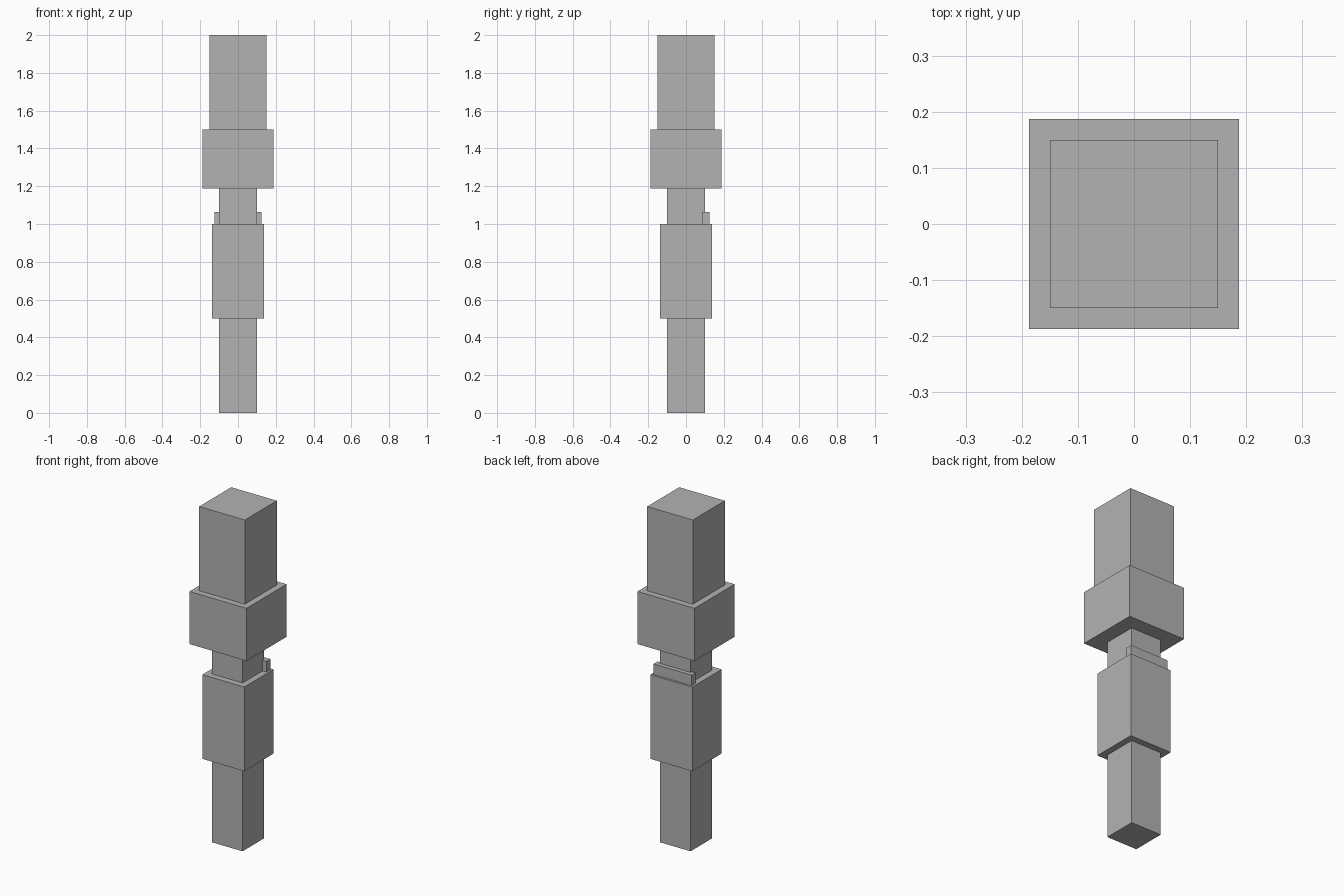
import bpy

if "Cube" in bpy.data.objects:
    bpy.data.objects.remove(bpy.data.objects["Cube"])

# Single flat grey for every part
grey = bpy.data.materials.new("plain_grey")
grey.diffuse_color = (0.45, 0.45, 0.45, 1)
grey.use_nodes = True
grey.node_tree.nodes["Principled BSDF"].inputs["Base Color"].default_value = grey.diffuse_color


def box(name, size_x, size_y, z0, z1, y=0.0):
    """Flat-faced box spanning z0 to z1, centred on x = 0."""
    bpy.ops.mesh.primitive_cube_add(size=1, location=(0, y, (z0 + z1) / 2))
    ob = bpy.context.object
    ob.name = name
    ob.scale = (size_x, size_y, z1 - z0)
    bpy.ops.object.transform_apply(location=False, rotation=False, scale=True)
    ob.data.materials.append(grey)
    return ob


# Square sections stacked from bottom to top: name, width, bottom, top
for name, width, z0, z1 in [
    ("lower_shaft", 0.2, 0.0, 0.5),
    ("grip", 0.275, 0.5, 1.0),
    ("neck", 0.2, 1.0, 1.1875),
    ("collar", 0.375, 1.1875, 1.5),
    ("upper_block", 0.3, 1.5, 2.0),
]:
    box(name, width, width, z0, z1)

# Low bar standing on the grip, against the back of the neck
box("back_bar", 0.25, 0.0375, 1.0, 1.0625, y=0.10625)
